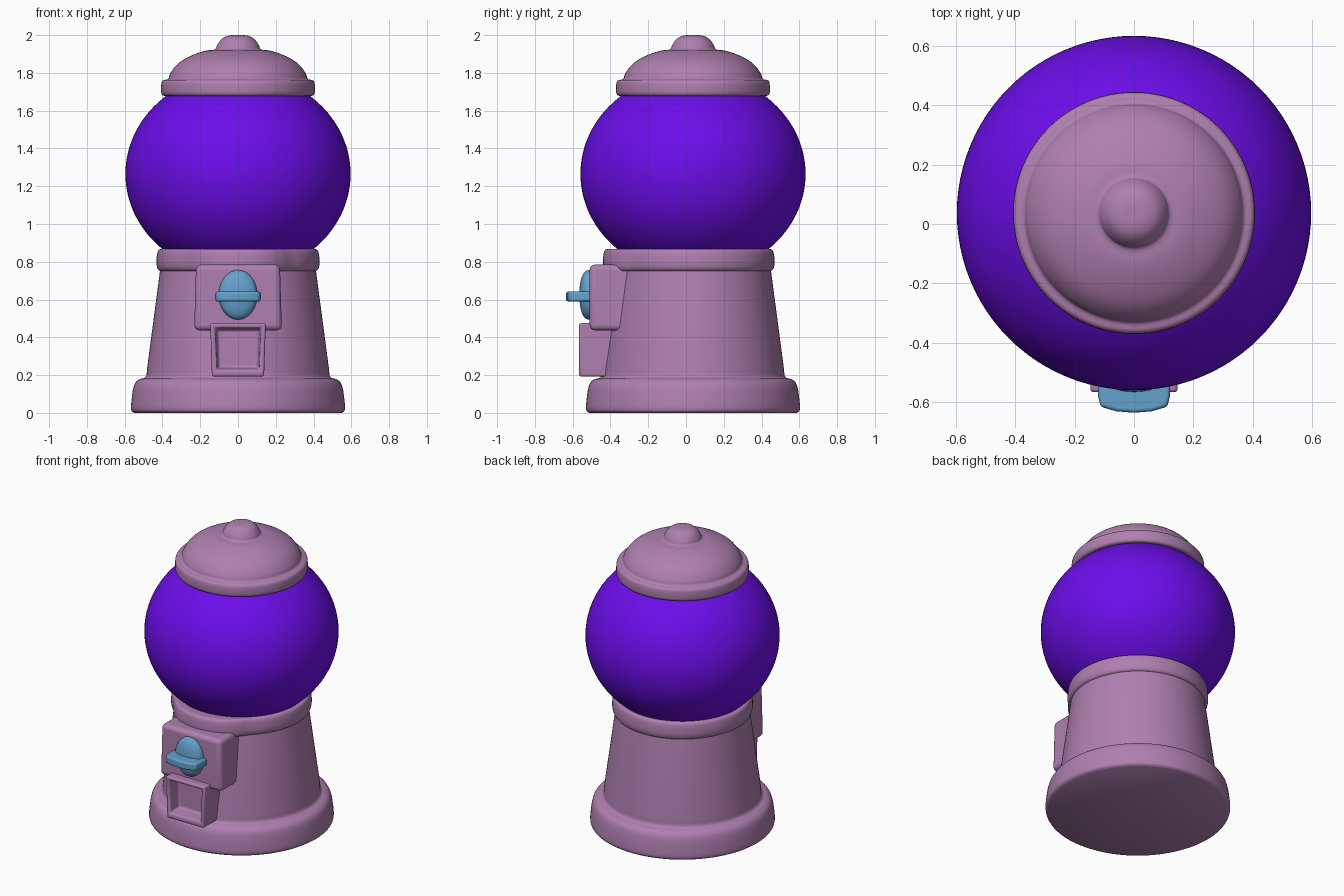
import bpy, bmesh, math

if "Cube" in bpy.data.objects:
    bpy.data.objects.remove(bpy.data.objects["Cube"])

CY = 0.037  # y of the main turning axis
SEG = 96


def material(name, rgb):
    m = bpy.data.materials.new(name)
    m.diffuse_color = (*rgb, 1)
    m.use_nodes = True
    m.node_tree.nodes["Principled BSDF"].inputs["Base Color"].default_value = m.diffuse_color
    return m


MAUVE = material("mauve", (0.43, 0.215, 0.43))
PURPLE = material("purple", (0.15, 0.004, 0.82))
BLUE = material("blue", (0.13, 0.36, 0.62))


def finish(name, bm, mat, bevel=0, angle=40):
    bmesh.ops.recalc_face_normals(bm, faces=bm.faces)
    me = bpy.data.meshes.new(name)
    bm.to_mesh(me)
    bm.free()
    ob = bpy.data.objects.new(name, me)
    bpy.context.collection.objects.link(ob)
    me.materials.append(mat)
    if bevel:
        b = ob.modifiers.new("round", 'BEVEL')
        b.width, b.segments, b.limit_method = bevel, 4, 'ANGLE'
    bpy.ops.object.select_all(action='DESELECT')
    ob.select_set(True)
    bpy.context.view_layer.objects.active = ob
    bpy.ops.object.shade_smooth_by_angle(angle=math.radians(angle))
    return ob


def soften(pts, rounds=2):
    # corner cutting that keeps both end points
    for _ in range(rounds):
        out = [pts[0]]
        for (a, b), (c, d) in zip(pts, pts[1:]):
            out += [(a * .75 + c * .25, b * .75 + d * .25),
                    (a * .25 + c * .75, b * .25 + d * .75)]
        pts = out + [pts[-1]]
    return pts


def lathe(pts):
    bm = bmesh.new()
    vs = [bm.verts.new((r, 0, z)) for r, z in pts]
    es = [bm.edges.new(p) for p in zip(vs, vs[1:])]
    bmesh.ops.spin(bm, geom=vs + es, cent=(0, 0, 0), axis=(0, 0, 1),
                   angle=math.tau, steps=SEG, use_merge=True)
    bmesh.ops.remove_doubles(bm, verts=bm.verts, dist=1e-4)
    bmesh.ops.translate(bm, verts=bm.verts, vec=(0, CY, 0))
    return bm


def box(x0, x1, y0, y1, z0, z1):
    # x0 / x1 are the half widths at the bottom and at the top
    bm = bmesh.new()
    bmesh.ops.create_cube(bm, size=1)
    for v in bm.verts:
        s, top = (1 if v.co.x > 0 else -1), v.co.z > 0
        v.co = (s * (x1 if top else x0), y1 if v.co.y > 0 else y0, z1 if top else z0)
    return bm


# pedestal: flared foot and tapered column
foot = [(0, 0), (.55, 0)] + soften([(.55, 0), (.568, .012), (.565, .06), (.553, .15),
                                    (.525, .18), (.485, .185), (.482, .23)])
finish("pedestal", lathe(foot + [(.412, .76), (.39, .78), (0, .78)]), MAUVE)

# collar under the globe, drawn slightly forward over the coin panel
collar = lathe([(0, .75)] + soften([(.38, .75), (.42, .75), (.433, .78), (.43, .84),
                                    (.42, .868), (.385, .866)]) + [(0, .866)])
for v in collar.verts:
    if v.co.y < CY and abs(v.co.x) < .28:
        v.co.y -= .045 * (1 - (v.co.x / .28) ** 4) * min(1, math.hypot(v.co.x, v.co.y - CY) / .4) ** 4
finish("collar", collar, MAUVE)

# globe
globe = bmesh.new()
bmesh.ops.create_uvsphere(globe, u_segments=SEG, v_segments=48, radius=1)
for v in globe.verts:
    v.co = (v.co.x * .596, v.co.y * .596 + CY, v.co.z * .537 + 1.265)
finish("globe", globe, PURPLE)

# lid with rim, dome and button top
lid = [(0, 1.68), (.36, 1.68)] + soften(
    [(.36, 1.68), (.405, 1.677), (.408, 1.72), (.404, 1.762), (.367, 1.765), (.362, 1.795),
     (.32, 1.852), (.25, 1.892), (.17, 1.92), (.118, 1.922), (.113, 1.945),
     (.085, 1.985), (.045, 2.0), (0, 2.0)])
finish("lid", lathe(lid), MAUVE)

# coin panel
finish("coin_panel", box(.232, .222, -.51, -.1, .437, .785), MAUVE, .028)

# dispensing chute with recessed opening
chute = box(.138, .147, -.566, -.2, .192, .475)
front = min(chute.faces, key=lambda f: f.calc_center_median().y)
bmesh.ops.inset_region(chute, faces=[front], thickness=.035)
for v in front.verts:
    v.co.z += .012 if v.co.z < .3 else 0
inner = bmesh.ops.extrude_discrete_faces(chute, faces=[front])["faces"][0]
for v in inner.verts:
    v.co = (v.co.x * .9, -.48, .342 + (v.co.z - .342) * .9)
finish("chute", chute, MAUVE, .016)

# turning knob: egg-shaped boss
knob = bmesh.new()
bmesh.ops.create_uvsphere(knob, u_segments=40, v_segments=24, radius=1)
for v in knob.verts:
    x, y, z = v.co
    y = math.copysign(abs(y) ** .75, y)
    v.co = (x * .102, -.51 + y * .055, .625 + z * .131)
finish("knob", knob, BLUE)

# knob handle: flat bar with a bowed front edge
outline = [(-.121, -.5), (-.121, -.58), (-.112, -.615), (-.06, -.63), (0, -.635),
           (.06, -.63), (.112, -.615), (.121, -.58), (.121, -.5)]
bar = bmesh.new()
face = bar.faces.new([bar.verts.new((x, y, .59)) for x, y in outline])
ext = bmesh.ops.extrude_face_region(bar, geom=[face])["geom"]
bmesh.ops.translate(bar, vec=(0, 0, .052),
                    verts=[g for g in ext if isinstance(g, bmesh.types.BMVert)])
finish("knob_handle", bar, BLUE, .012)
